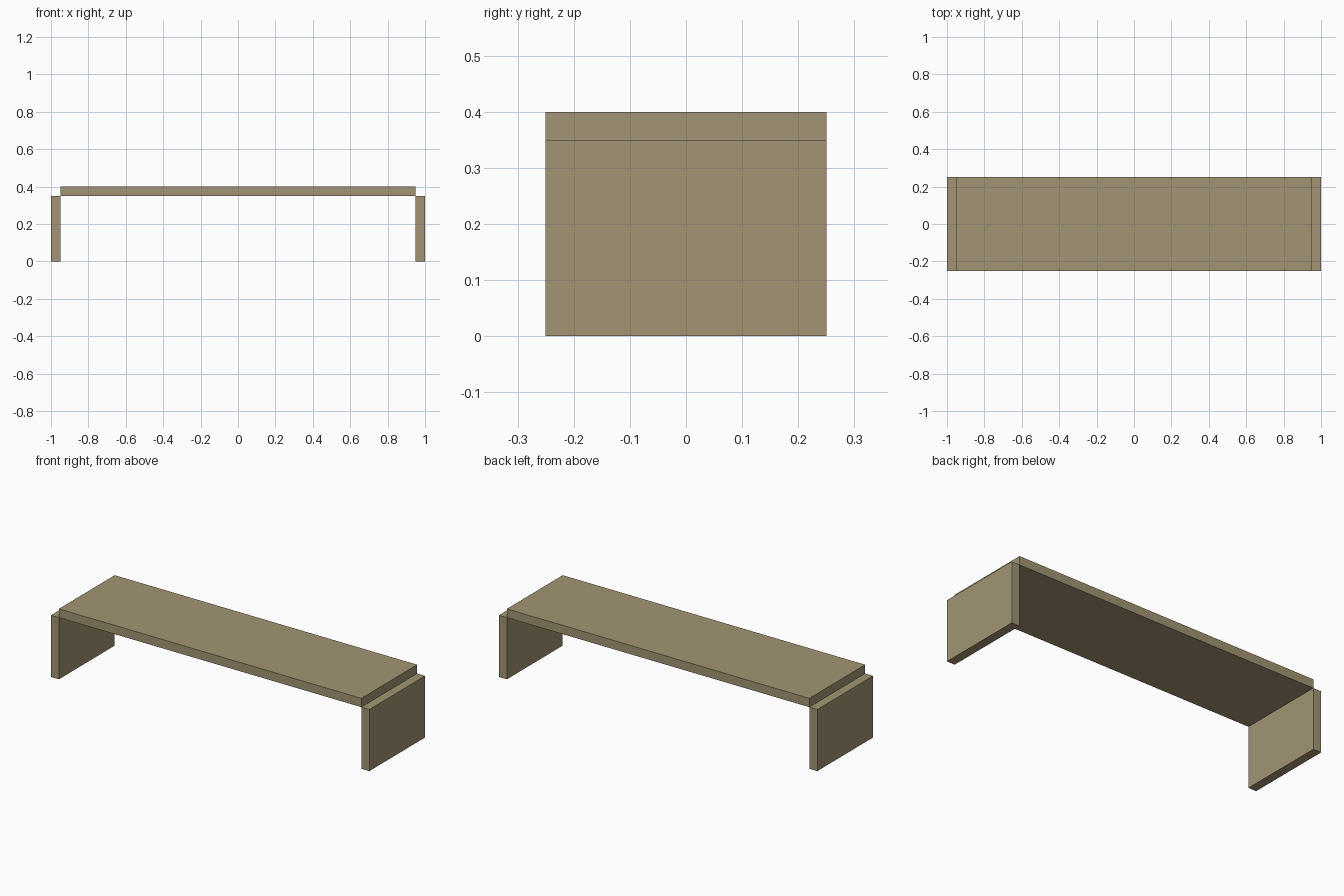
import bpy

if "Cube" in bpy.data.objects:
    bpy.data.objects.remove(bpy.data.objects["Cube"])

wood = bpy.data.materials.new("khaki wood")
wood.diffuse_color = (0.36, 0.30, 0.175, 1)
wood.use_nodes = True
wood.node_tree.nodes["Principled BSDF"].inputs["Base Color"].default_value = wood.diffuse_color


def box(name, size, center):
    bpy.ops.mesh.primitive_cube_add(size=1, location=center)
    ob = bpy.context.object
    ob.name = name
    ob.scale = size
    bpy.ops.object.transform_apply(location=False, rotation=False, scale=True)
    ob.data.materials.append(wood)
    return ob


# Seat plank
box("seat", (1.9, 0.5, 0.05), (0, 0, 0.375))

# Panel legs just outside the seat ends, topping out at its underside
for side, x in (("left", -0.975), ("right", 0.975)):
    box(side + "_leg", (0.05, 0.5, 0.35), (x, 0, 0.175))
